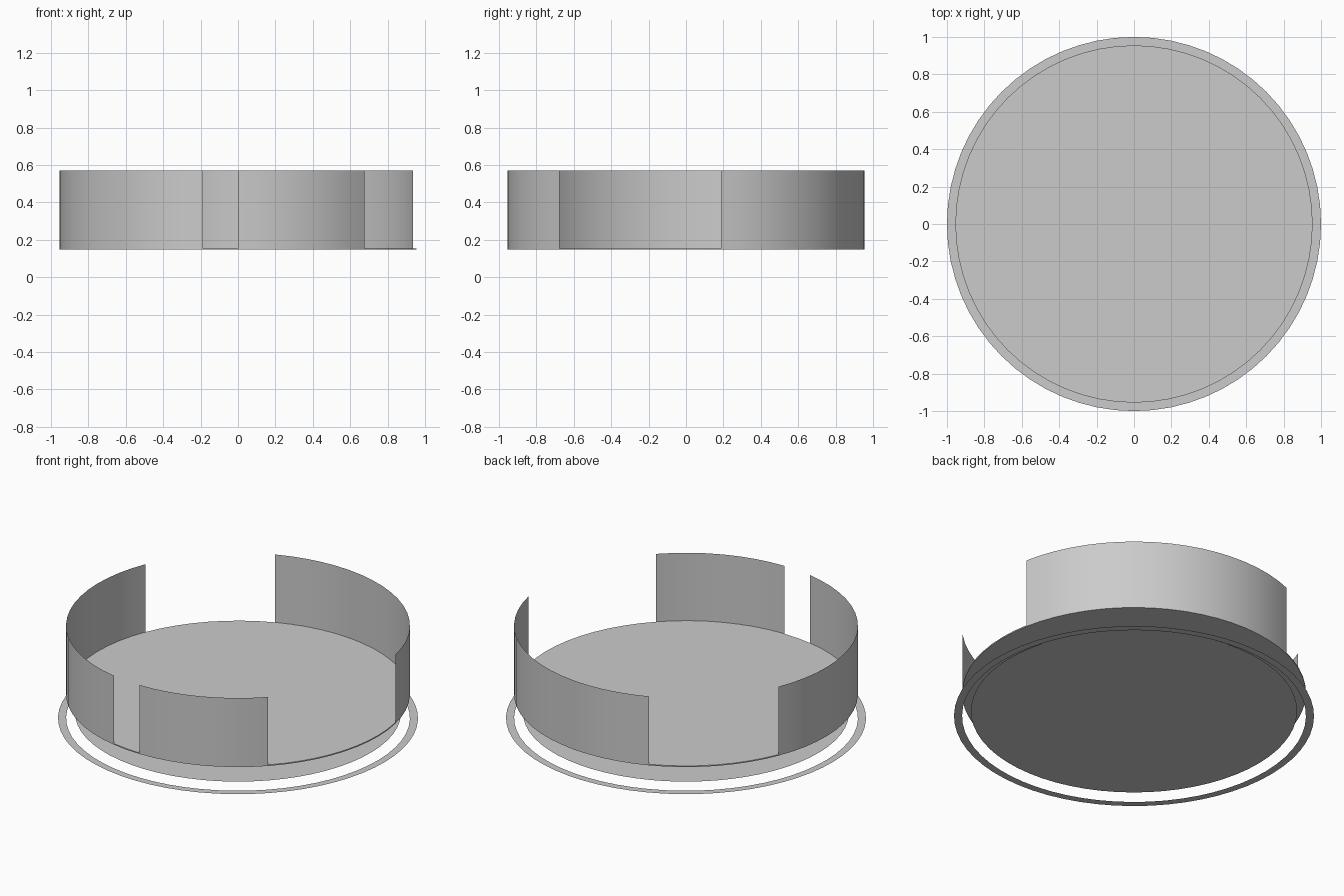
import bpy
import bmesh
from math import sin, cos, radians, pi

cube = bpy.data.objects.get("Cube")
if cube:
    bpy.data.objects.remove(cube)

SEGMENTS = 64
WALL_RADIUS = 0.955

grey = bpy.data.materials.new("plain_grey")
grey.use_nodes = True
colour = (0.6, 0.6, 0.6, 1)
grey.diffuse_color = colour
grey.node_tree.nodes["Principled BSDF"].inputs["Base Color"].default_value = colour


def make_object(name, bm):
    mesh = bpy.data.meshes.new(name)
    bm.to_mesh(mesh)
    bm.free()
    mesh.materials.append(grey)
    obj = bpy.data.objects.new(name, mesh)
    bpy.context.collection.objects.link(obj)
    return obj


def arc_strip(name, low, high, start=0, end=360):
    """Sweep the edge between two (radius, height) points around z."""
    bm = bmesh.new()
    steps = round((end - start) / 360 * SEGMENTS)
    columns = []
    for i in range(steps + 1):
        a = radians(start + (end - start) * i / steps)
        columns.append([bm.verts.new((r * cos(a), r * sin(a), z)) for r, z in (low, high)])
    for (a, b), (c, d) in zip(columns, columns[1:]):
        bm.faces.new((a, c, d, b))
    bmesh.ops.remove_doubles(bm, verts=bm.verts, dist=0.0001)
    return make_object(name, bm)


def disc(name, radius, z, thickness=0):
    bm = bmesh.new()
    bmesh.ops.create_circle(bm, cap_ends=True, segments=SEGMENTS, radius=radius)
    bmesh.ops.translate(bm, verts=bm.verts, vec=(0, 0, z))
    if thickness:
        top = bmesh.ops.extrude_face_region(bm, geom=bm.faces[:])
        verts = [v for v in top["geom"] if isinstance(v, bmesh.types.BMVert)]
        bmesh.ops.translate(bm, verts=verts, vec=(0, 0, thickness))
        bmesh.ops.recalc_face_normals(bm, faces=bm.faces)
    return make_object(name, bm)


# Flat ring on the ground, with the two round plates above it
arc_strip("ground_ring", (1.0, 0.002), (WALL_RADIUS, 0.002))
disc("lower_plate", 0.906, 0.035)
disc("floor_plate", WALL_RADIUS, 0.147, 0.007)

# Curved wall sections, separated by openings (angles from +x)
sections = {
    "front_wall": (-90, -45),
    "back_wall": (11.25, 112.5),
    "right_wall": (157.5, 258.75),
}
for name, (start, end) in sections.items():
    wall = arc_strip(name, (WALL_RADIUS, 0.147), (WALL_RADIUS, 0.57), start, end)
    wall.data.shade_smooth()
